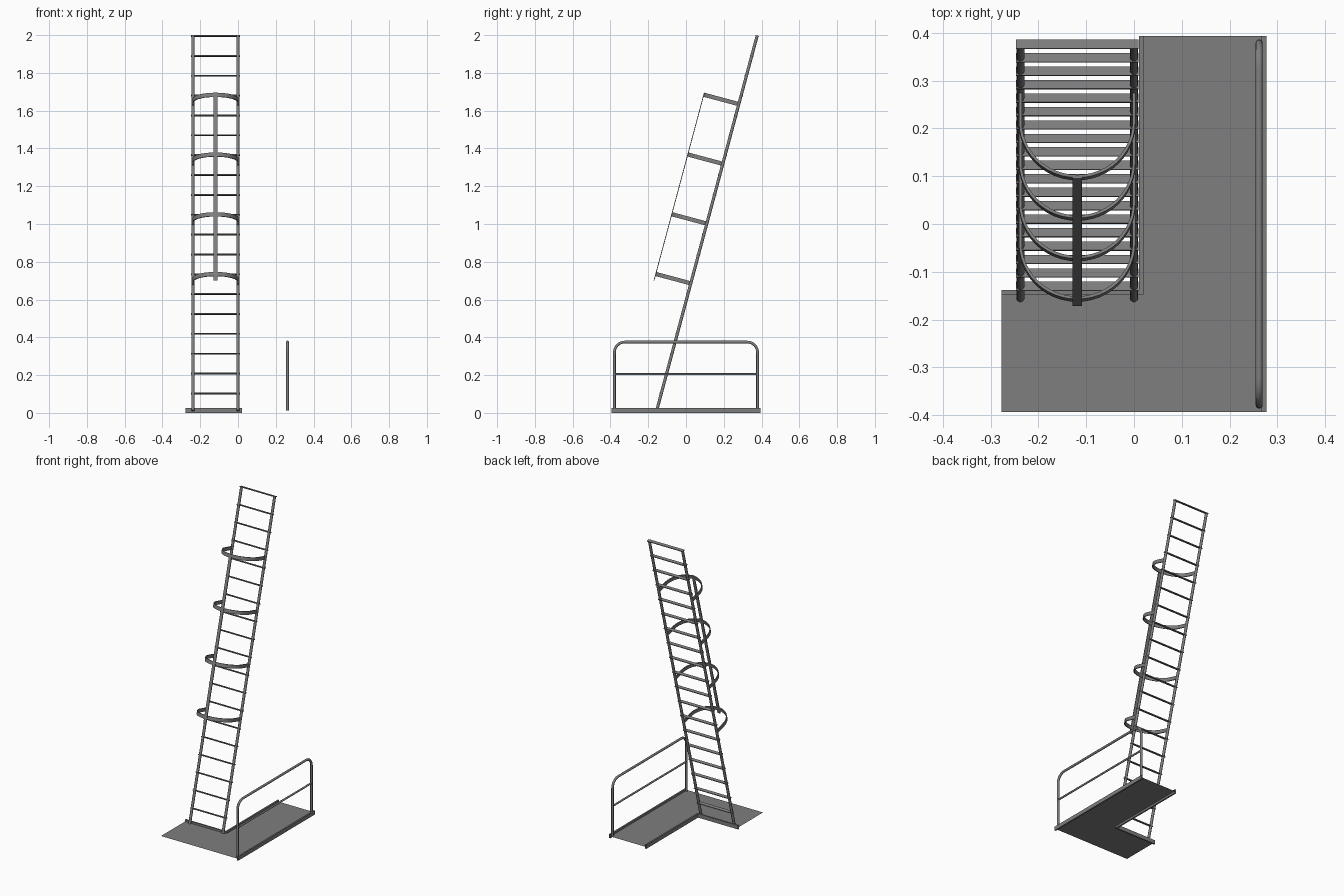
import bpy, bmesh, math
from mathutils import Matrix, Vector

cube = bpy.data.objects.get("Cube")
if cube:
    bpy.data.objects.remove(cube, do_unlink=True)

steel = bpy.data.materials.new("grey steel")
steel.use_nodes = True
GREY = (0.21, 0.21, 0.21, 1)
steel.diffuse_color = GREY
steel.node_tree.nodes["Principled BSDF"].inputs["Base Color"].default_value = GREY


def add(name, data, frame=Matrix()):
    obj = bpy.data.objects.new(name, data)
    bpy.context.collection.objects.link(obj)
    data.materials.append(steel)
    obj.matrix_world = frame
    return obj


def mesh_object(name, bm, frame=Matrix()):
    mesh = bpy.data.meshes.new(name)
    bm.to_mesh(mesh)
    bm.free()
    return add(name, mesh, frame)


def box(name, size, centre, frame=Matrix(), open_axis=None):
    """Box, optionally without its two end caps along one axis."""
    bm = bmesh.new()
    bmesh.ops.create_cube(bm, size=1)
    bm.normal_update()
    if open_axis is not None:
        ends = [f for f in bm.faces if abs(f.normal[open_axis]) > 0.9]
        bmesh.ops.delete(bm, geom=ends, context='FACES')
    bmesh.ops.transform(bm, matrix=Matrix.Translation(centre) @ Matrix.Diagonal((*size, 1)), verts=bm.verts)
    return mesh_object(name, bm, frame)


def tube(name, points, radius, frame=Matrix()):
    """Round pipe along a path."""
    curve = bpy.data.curves.new(name, 'CURVE')
    curve.dimensions = '3D'
    curve.bevel_depth = radius
    curve.bevel_resolution = 3
    curve.use_fill_caps = True
    spline = curve.splines.new('POLY')
    spline.points.add(len(points) - 1)
    for p, co in zip(spline.points, points):
        p.co = (*co, 1)
    return add(name, curve, frame)


def arc(cx, cy, r, start, end, steps):
    angles = [math.radians(start + (end - start) * i / steps) for i in range(steps + 1)]
    return [(cx + r * math.cos(a), cy + r * math.sin(a)) for a in angles]


# L-shaped platform floor
HALF_X, HALF_Y, FLOOR = 0.277, 0.394, 0.0125
INNER_X, INNER_Y = 0.015, -0.143
bm = bmesh.new()
outline = [(-HALF_X, -HALF_Y), (HALF_X, -HALF_Y), (HALF_X, HALF_Y),
           (INNER_X, HALF_Y), (INNER_X, INNER_Y), (-HALF_X, INNER_Y)]
bm.faces.new([bm.verts.new((x, y, FLOOR)) for x, y in outline])
mesh_object("platform_floor", bm)

# Hollow edge beams
BEAM_W, BEAM_H = 0.01, 0.025
box("outer_edge_beam", (BEAM_W, 2 * HALF_Y, BEAM_H), (HALF_X - BEAM_W / 2, 0, FLOOR), open_axis=1)
box("inner_edge_beam", (BEAM_W, HALF_Y - INNER_Y, BEAM_H),
    (INNER_X, (HALF_Y + INNER_Y) / 2, FLOOR), open_axis=1)
box("wing_edge_beam", (HALF_X + INNER_X + 0.005, BEAM_W, BEAM_H),
    ((INNER_X + 0.005 - HALF_X) / 2, INNER_Y, FLOOR), open_axis=0)

# Guard rail with rounded corners
RAIL_X, END_Y, TOP_Z, BEND = 0.262, 0.379, 0.375, 0.055
path = [(-END_Y, FLOOR)]
path += arc(BEND - END_Y, TOP_Z - BEND, BEND, 180, 90, 8)
path += arc(END_Y - BEND, TOP_Z - BEND, BEND, 90, 0, 8)
path += [(END_Y, FLOOR)]
tube("guard_rail", [(RAIL_X, y, z) for y, z in path], 0.0075)
tube("guard_middle_rail", [(RAIL_X, -END_Y, 0.205), (RAIL_X, END_Y, 0.205)], 0.006)

# Leaning ladder, built upright and tilted back
LADDER = Matrix.Translation((-0.119, -0.155, FLOOR)) @ Matrix.Rotation(math.radians(-15), 4, 'X')
HALF_W, LENGTH = 0.119, 2.055
for side, name in ((-1, "right_ladder_rail"), (1, "left_ladder_rail")):
    tube(name, [(side * HALF_W, 0, 0), (side * HALF_W, 0, LENGTH)], 0.0085, LADDER)
for i in range(19):
    box(f"rung_{i + 1}", (2 * HALF_W + 0.019, 0.019, 0.005), (0, 0, 0.094 + 0.1088 * i), LADDER)

# Safety cage: flat-bar hoops and one upright strip
HOOP_H, REACH = 0.022, 0.189
hoop_path = [(-HALF_W, 0)] + arc(0, HALF_W - REACH, HALF_W, 180, 360, 24) + [(HALF_W, 0)]
for i in range(4):
    bm = bmesh.new()
    w = 0.697 + 0.3275 * i
    rows = [[bm.verts.new((x, y, w + dz)) for x, y in hoop_path] for dz in (-HOOP_H / 2, HOOP_H / 2)]
    for k in range(len(hoop_path) - 1):
        bm.faces.new((rows[0][k], rows[0][k + 1], rows[1][k + 1], rows[1][k]))
    for f in bm.faces:
        f.smooth = True
    hoop = mesh_object(f"cage_hoop_{i + 1}", bm, LADDER)
    solid = hoop.modifiers.new("thickness", 'SOLIDIFY')
    solid.thickness = 0.006
    solid.offset = 0
    solid.use_even_offset = True
    hoop.modifiers.new("edges", 'EDGE_SPLIT').split_angle = math.radians(40)
box("cage_strip", (0.02, 0.004, 1.03), (0, -REACH - 0.003, 1.176), LADDER)
